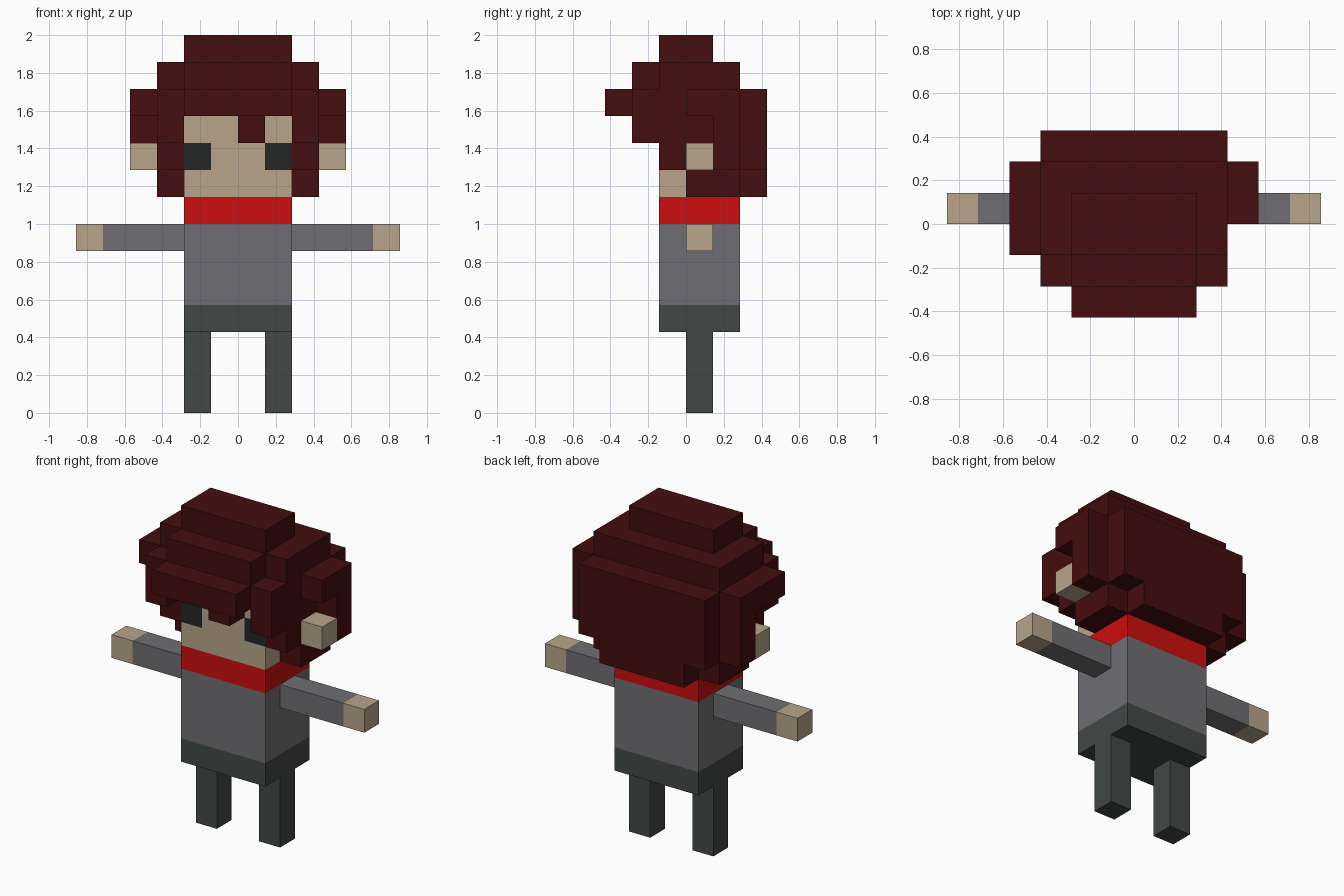
import bpy, bmesh

if "Cube" in bpy.data.objects:
    bpy.data.objects.remove(bpy.data.objects["Cube"])

U = 1 / 7  # one block; the figure is 14 blocks tall


def material(name, r, g, b):
    lin = [(c / 255 / 12.92) if c < 11 else ((c / 255 + 0.055) / 1.055) ** 2.4 for c in (r, g, b)]
    m = bpy.data.materials.new(name)
    m.diffuse_color = (*lin, 1)
    m.use_nodes = True
    m.node_tree.nodes["Principled BSDF"].inputs["Base Color"].default_value = m.diffuse_color
    return m


HAIR = material("dark red hair", 69, 13, 14)
SKIN = material("tan skin", 184, 165, 139)
EYE = material("black eye", 36, 37, 37)
RED = material("red scarf", 204, 14, 14)
GREY = material("grey cloth", 111, 111, 115)
DARK = material("dark green grey cloth", 66, 72, 71)

cells = {}   # block position -> part name
parts = {}   # part name -> material


def fill(part, mat, x0, x1, y0, y1, z0, z1):
    """Fill a box of blocks; later boxes replace earlier ones."""
    parts[part] = mat
    for x in range(x0, x1):
        for y in range(y0, y1):
            for z in range(z0, z1):
                cells[x, y, z] = part


def fill_pair(part, mat, x0, x1, *yz):
    """Fill a box on the right and its mirror image on the left."""
    fill("right_" + part, mat, x0, x1, *yz)
    fill("left_" + part, mat, -x1, -x0, *yz)


# Legs, hips, torso, scarf
fill_pair("leg", DARK, 1, 2, 0, 1, 0, 3)
fill("hips", DARK, -2, 2, -1, 2, 3, 4)
fill("torso", GREY, -2, 2, -1, 2, 4, 7)
fill("scarf", RED, -2, 2, -1, 2, 7, 8)

# Arms and hands
fill_pair("sleeve", GREY, 2, 5, 0, 1, 6, 7)
fill_pair("hand", SKIN, 5, 6, 0, 1, 6, 7)

# Head, ears, eyes
fill("head", SKIN, -2, 2, -1, 2, 8, 11)
fill_pair("ear", SKIN, 3, 4, 0, 1, 9, 10)
fill_pair("eye", EYE, 1, 2, -1, 0, 9, 10)

# Hair: crown, fringe and back
for box in ((-2, 2, -1, 1, 13, 14), (-3, 3, -1, 2, 12, 13), (-2, 2, -2, -1, 12, 13),
            (-3, 3, -2, 3, 11, 12), (-2, 2, -3, -2, 11, 12), (0, 1, -2, -1, 10, 11),
            (-3, 3, 2, 3, 9, 11), (-2, 2, 2, 3, 8, 9), (-4, -3, -1, 0, 11, 12)):
    fill("hair", HAIR, *box)

# Hair: side locks around the ears
for box in ((2, 3, -2, -1, 10, 11), (2, 3, -1, 2, 9, 11), (2, 3, 0, 2, 8, 9),
            (3, 4, 0, 2, 11, 12), (3, 4, 1, 2, 9, 11)):
    fill_pair("side_hair", HAIR, *box)


def build(part, mat):
    """Make the visible outer faces of one part, merged into flat panels."""
    bm = bmesh.new()
    verts = {}
    for cell in [c for c, p in cells.items() if p == part]:
        for axis in range(3):
            for side in (0, 1):
                near = list(cell)
                near[axis] += 2 * side - 1
                if tuple(near) in cells:
                    continue
                loop = []
                for a, b in ((0, 0), (1, 0), (1, 1), (0, 1)):
                    p = list(cell)
                    p[axis] += side
                    p[(axis + 1) % 3] += a
                    p[(axis + 2) % 3] += b
                    p = tuple(p)
                    if p not in verts:
                        verts[p] = bm.verts.new([c * U for c in p])
                    loop.append(verts[p])
                bm.faces.new(loop if side else loop[::-1])
    bmesh.ops.dissolve_limit(bm, angle_limit=0.01, verts=bm.verts[:], edges=bm.edges[:])
    mesh = bpy.data.meshes.new(part)
    bm.to_mesh(mesh)
    bm.free()
    mesh.materials.append(mat)
    bpy.context.collection.objects.link(bpy.data.objects.new(part, mesh))


for name, mat in parts.items():
    build(name, mat)
